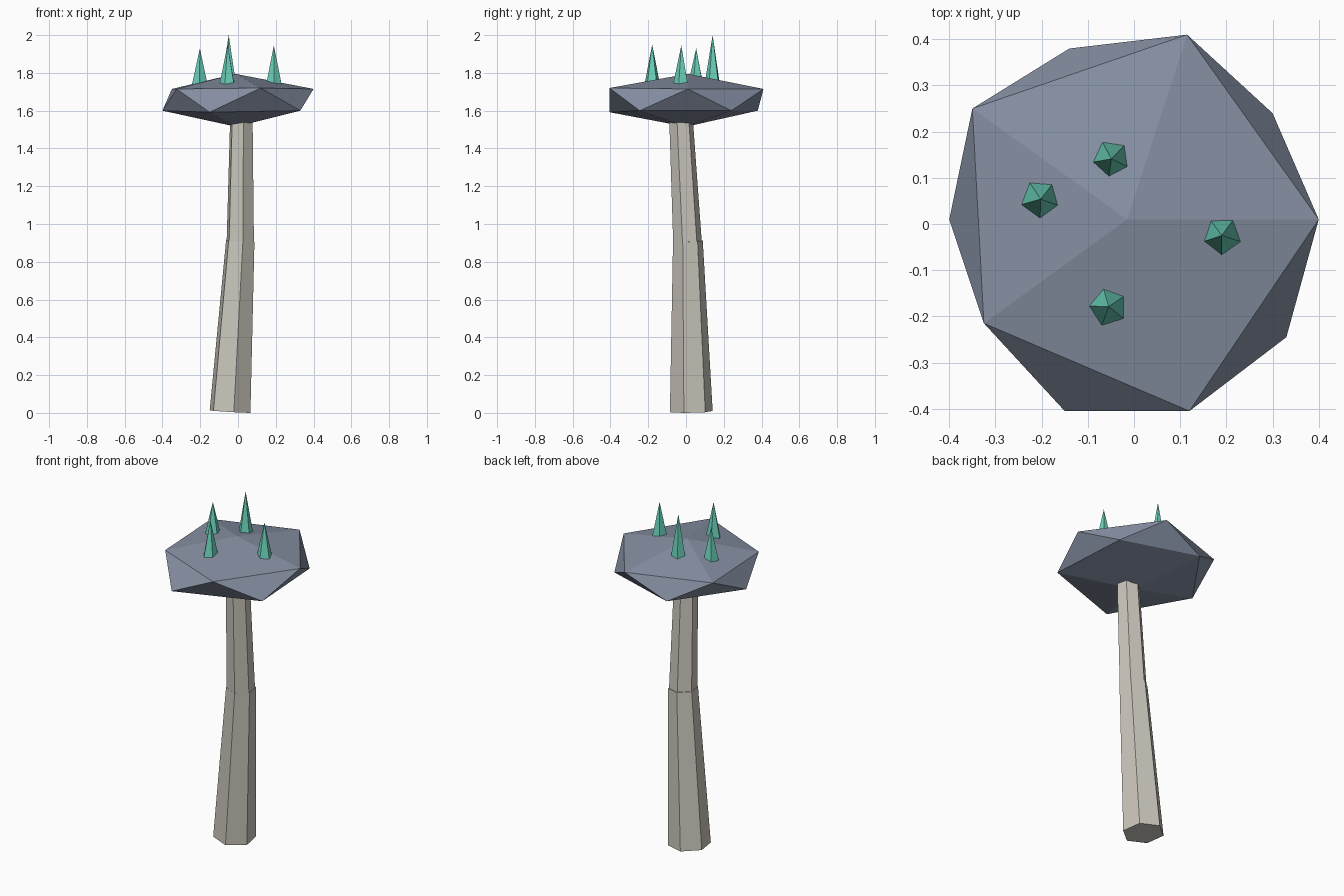
import bpy, bmesh
from math import cos, sin, radians, tau
from mathutils import Vector

if "Cube" in bpy.data.objects:
    bpy.data.objects.remove(bpy.data.objects["Cube"])


def material(name, color):
    m = bpy.data.materials.new(name)
    m.diffuse_color = (*color, 1)
    m.use_nodes = True
    m.node_tree.nodes["Principled BSDF"].inputs["Base Color"].default_value = m.diffuse_color
    return m


def finish(name, bm, mat):
    bmesh.ops.recalc_face_normals(bm, faces=bm.faces)
    mesh = bpy.data.meshes.new(name)
    bm.to_mesh(mesh)
    bm.free()
    mesh.materials.append(mat)
    ob = bpy.data.objects.new(name, mesh)
    bpy.context.collection.objects.link(ob)
    return ob


def taper(name, start, end, r0, r1, sides, angle, mat):
    """Flat-sided tapered prism along start-end; r1 = 0 makes a point."""
    a, b = Vector(start), Vector(end)
    rot = Vector((0, 0, 1)).rotation_difference(b - a)
    bm = bmesh.new()

    def ring(c, r):
        angs = [radians(angle) + tau * i / sides for i in range(sides)]
        return [bm.verts.new(c + rot @ Vector((r * cos(t), r * sin(t), 0))) for t in angs]

    low = ring(a, r0)
    bm.faces.new(low[::-1])
    high = ring(b, r1) if r1 else [bm.verts.new(b)]
    for i in range(sides):
        j = (i + 1) % sides
        bm.faces.new((low[i], low[j], high[j], high[i]) if r1 else (low[i], low[j], high[0]))
    if r1:
        bm.faces.new(high)
    return finish(name, bm, mat)


bone = material("stem_mat", (0.60, 0.57, 0.51))
slate = material("cap_mat", (0.24, 0.28, 0.37))
teal = material("spike_mat", (0.15, 0.65, 0.50))

# bent six-sided stem in two segments
taper("stem_lower", (-0.042, 0.028, 0.007), (0.012, 0.01, 0.91), 0.115, 0.08, 6, -20, bone)
taper("stem_upper", (0.012, 0.008, 0.90), (0.018, -0.027, 1.57), 0.077, 0.063, 6, -20, bone)

# irregular squashed icosahedron cap
upper = [(0.40, 0.01, 1.715), (0.115, 0.41, 1.715), (-0.35, 0.25, 1.715),
         (-0.325, -0.215, 1.715), (0.12, -0.405, 1.72)]
lower = [(0.30, 0.24, 1.60), (-0.14, 0.38, 1.60), (-0.40, 0.01, 1.60),
         (-0.15, -0.405, 1.592), (0.33, -0.245, 1.60)]
bm = bmesh.new()
top = bm.verts.new((-0.015, 0.01, 1.795))
bottom = bm.verts.new((-0.01, 0.0, 1.515))
u = [bm.verts.new(p) for p in upper]
d = [bm.verts.new(p) for p in lower]
for i in range(5):
    j = (i + 1) % 5
    for tri in ((top, u[i], u[j]), (u[i], d[i], u[j]),
                (u[j], d[i], d[j]), (bottom, d[j], d[i])):
        bm.faces.new(tri)
finish("cap", bm, slate)

# five-sided spikes: x, y, tip height, base angle
spikes = [(-0.049, 0.141, 2.0, -98), (-0.202, 0.054, 1.93, -92),
          (0.19, -0.025, 1.945, -90), (-0.055, -0.179, 1.95, 178)]
for n, (x, y, tip, ang) in enumerate(spikes, 1):
    taper(f"spike_{n}", (x, y, 1.74), (x, y, tip), 0.043, 0, 5, ang, teal)
